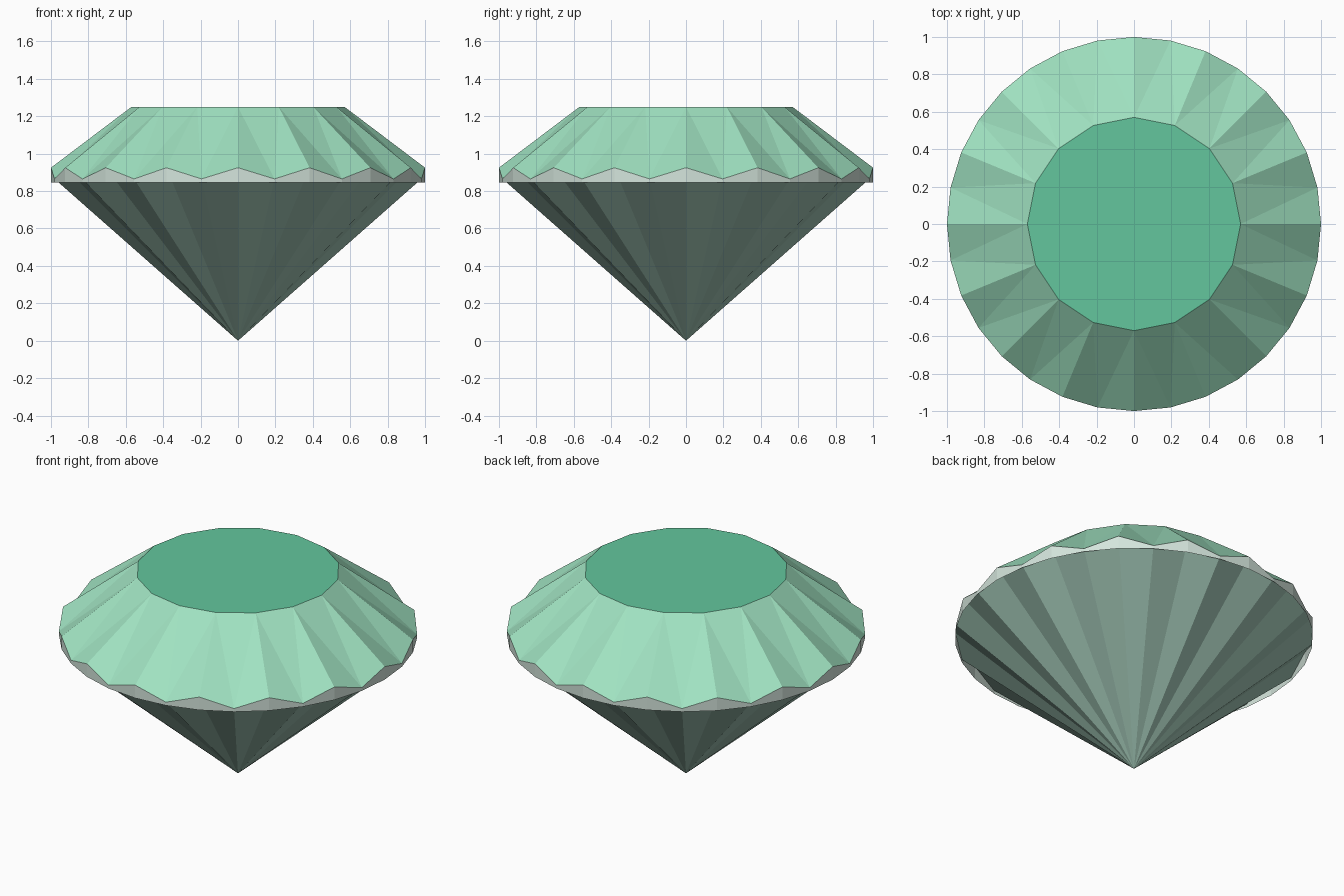
import bpy
import math
from mathutils import Vector

cube = bpy.data.objects.get("Cube")
if cube:
    bpy.data.objects.remove(cube, do_unlink=True)

SIDES = 16           # main facets around the stone
TABLE_R, TABLE_Z = 0.57, 1.25
PEAK_Z, VALLEY_Z, RIM_Z = 0.925, 0.865, 0.845


def srgb(r, g, b):
    def linear(c):
        c /= 255
        return c / 12.92 if c < 0.04045 else ((c + 0.055) / 1.055) ** 2.4
    return (linear(r), linear(g), linear(b), 1)


def material(name, color):
    mat = bpy.data.materials.new(name)
    mat.use_nodes = True
    mat.diffuse_color = color
    mat.node_tree.nodes["Principled BSDF"].inputs["Base Color"].default_value = color
    return mat


def point(step, radius, z):
    """Point at a (possibly half) facet step around the stone."""
    a = math.tau * step / SIDES
    return Vector((radius * math.cos(a), radius * math.sin(a), z))


def build(name, verts, faces, mat):
    mesh = bpy.data.meshes.new(name)
    mesh.from_pydata(verts, [], faces)
    mesh.materials.append(mat)
    mesh.update()
    obj = bpy.data.objects.new(name, mesh)
    bpy.context.collection.objects.link(obj)
    return obj


# Shared outlines: flat top ring, zigzag edge, lower rim
table = [point(i, TABLE_R, TABLE_Z) for i in range(SIDES)]
zigzag = [point(i / 2, 1, VALLEY_Z if i % 2 else PEAK_Z) for i in range(2 * SIDES)]
rim = [point(i / 2, 1, RIM_Z) for i in range(2 * SIDES)]
n = len(zigzag)

# Flat top
build("table", table, [range(SIDES)], material("emerald green", srgb(99, 198, 157)))

# Sloping upper facets: three triangles per step, meeting at each valley
crown_faces = []
for i in range(SIDES):
    t0, t1 = i, (i + 1) % SIDES
    peak0, valley, peak1 = (SIDES + (2 * i + k) % n for k in range(3))
    crown_faces += [(t0, peak0, valley), (t0, valley, t1), (t1, valley, peak1)]
build("crown", table + zigzag, crown_faces, material("mint green", srgb(160, 226, 193)))

# Thin upright band hanging from the zigzag edge
band = [(i, n + i, n + (i + 1) % n, (i + 1) % n) for i in range(n)]
build("girdle", zigzag + rim, band, material("pale grey green", srgb(212, 229, 220)))

# Lower facets running from the zigzag edge to the tip
cone = [((i + 1) % n, i, n) for i in range(n)]
build("pavilion", zigzag + [Vector((0, 0, 0))], cone,
      material("sage green", srgb(158, 194, 178)))
